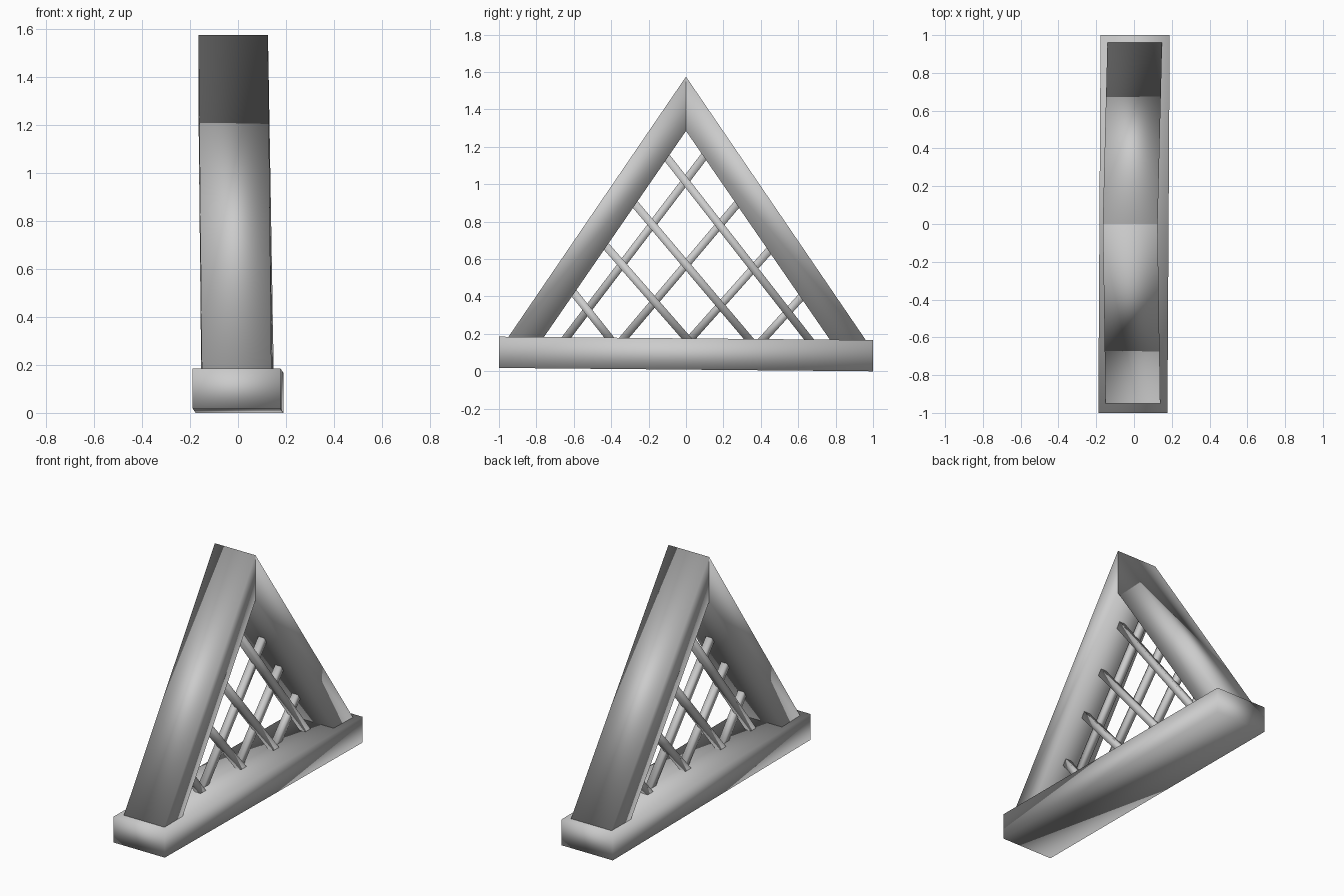
import bpy
import bmesh
from mathutils import Vector

if "Cube" in bpy.data.objects:
    bpy.data.objects.remove(bpy.data.objects["Cube"])

grey = bpy.data.materials.new("plain grey")
grey.use_nodes = True
colour = (0.6, 0.6, 0.6, 1)
grey.diffuse_color = colour
grey.node_tree.nodes["Principled BSDF"].inputs["Base Color"].default_value = colour


def prism(name, profile, half_width, centre):
    """Extrude a (y, z) profile across x; centre(y, z) gives its middle x."""
    bm = bmesh.new()
    sides = [[bm.verts.new((centre(y, z) + s * half_width, y, z)) for y, z in profile]
             for s in (-1, 1)]
    bm.faces.new(sides[0])
    bm.faces.new(sides[1])
    for i in range(len(profile)):
        j = (i + 1) % len(profile)
        bm.faces.new((sides[0][i], sides[0][j], sides[1][j], sides[1][i]))
    bmesh.ops.recalc_face_normals(bm, faces=bm.faces)
    for face in bm.faces:
        face.smooth = True
    mesh = bpy.data.meshes.new(name)
    bm.to_mesh(mesh)
    bm.free()
    mesh.materials.append(grey)
    obj = bpy.data.objects.new(name, mesh)
    bpy.context.collection.objects.link(obj)


def slat(name, top, foot, x, thickness=0.042):
    """Square bar between two (y, z) points, pushed a little into the frame."""
    a, b = Vector(top), Vector(foot)
    along = (b - a).normalized()
    side = Vector((-along.y, along.x)) * thickness / 2
    a, b = a - along * 0.02, b + along * 0.05
    prism(name, [a + side, b + side, b - side, a - side], thickness / 2, lambda y, z: x)


# Base beam, very slightly tilted and turned
prism("base_beam", [(-1, 0.018), (1, 0), (1, 0.167), (-1, 0.185)], 0.183,
      lambda y, z: 0.006 * y)

# Two sloping beams, mitred at the apex and sunk into the base
for name, s in (("front_beam", -1), ("back_beam", 1)):
    prism(name, [(s * 1.0, 0.11), (0, 1.575), (0, 1.285), (s * 0.81, 0.11)], 0.145,
          lambda y, z, s=s: -0.02 + abs(y) * (0.02 + 0.005 * s))

# Crossed lattice: one layer falls towards the back, the other towards the front
falling = [((-0.10, 1.14), (0.65, 0.18)), ((-0.27, 0.89), (0.33, 0.18)),
           ((-0.42, 0.66), (0.00, 0.18)), ((-0.60, 0.42), (-0.41, 0.18))]
rising = [((0.09, 1.14), (-0.64, 0.18)), ((0.27, 0.89), (-0.33, 0.18)),
          ((0.44, 0.64), (0.03, 0.18)), ((0.61, 0.39), (0.42, 0.18))]
for label, slats, x in (("falling", falling, 0.018), ("rising", rising, -0.015)):
    for i, (top, foot) in enumerate(slats, 1):
        slat(f"{label}_slat_{i}", top, foot, x)
